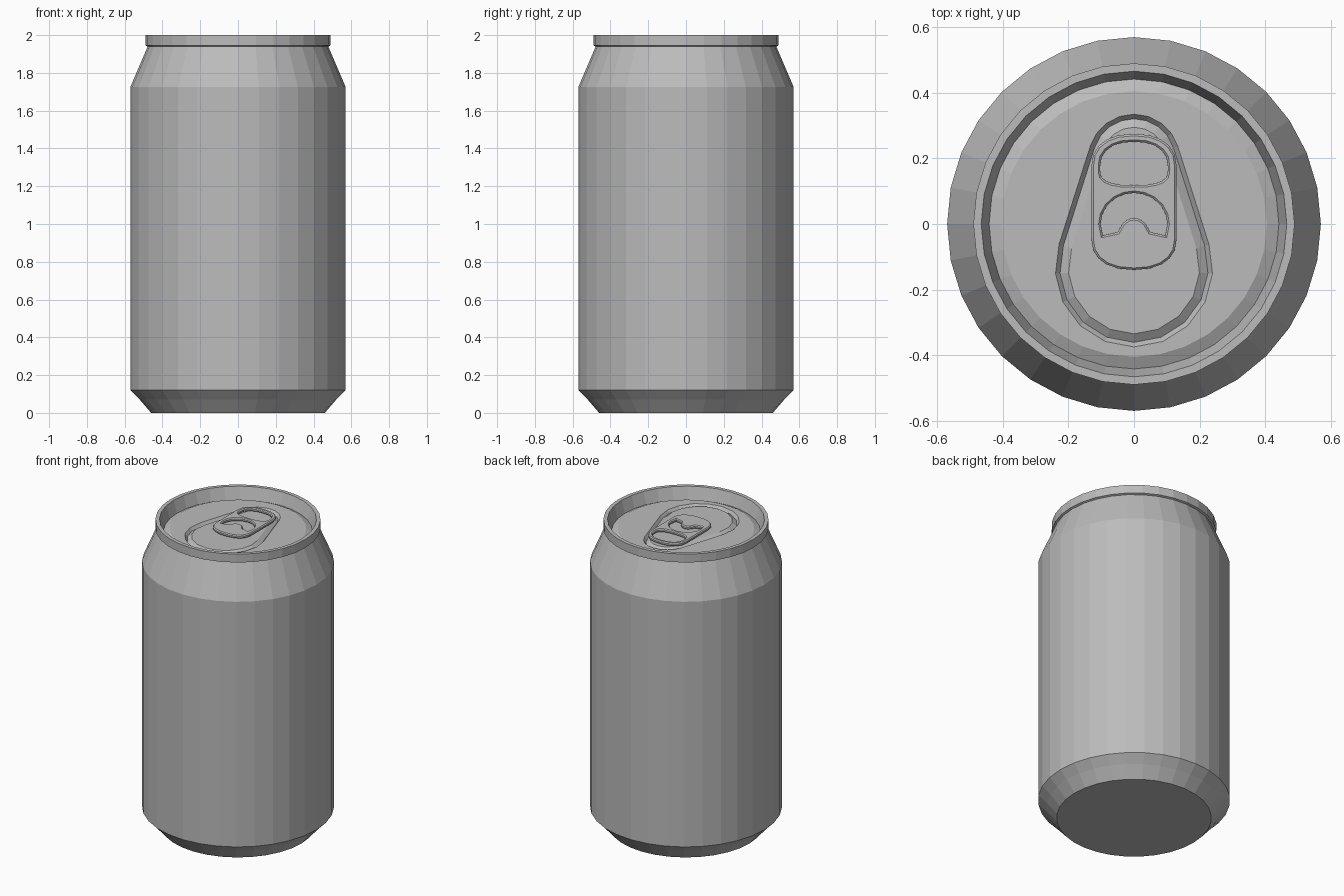
import bpy, bmesh, math
from math import sin, cos, pi

if "Cube" in bpy.data.objects:
    bpy.data.objects.remove(bpy.data.objects["Cube"])

metal = bpy.data.materials.new("grey_metal")
metal.diffuse_color = (0.5, 0.5, 0.5, 1)
metal.use_nodes = True
metal.node_tree.nodes["Principled BSDF"].inputs["Base Color"].default_value = metal.diffuse_color
SIDES = 32
LID_Z = 1.94


def add_object(name, bm):
    me = bpy.data.meshes.new(name)
    bm.to_mesh(me)
    bm.free()
    me.materials.append(metal)
    ob = bpy.data.objects.new(name, me)
    bpy.context.collection.objects.link(ob)
    return ob


def ring(bm, pts, z):
    return [bm.verts.new((x, y, z)) for x, y in pts]


def circle(r):
    return [(r * sin(2 * pi * i / SIDES), r * cos(2 * pi * i / SIDES)) for i in range(SIDES)]


def bridge(bm, a, b):
    n = len(a)
    for i in range(n):
        j = (i + 1) % n
        bm.faces.new((a[i], b[i], b[j], a[j]))


# can body: turned profile from the base up over the rim and into the lid groove
profile = [(0.46, 0), (0.52, 0.07), (0.57, 0.12), (0.57, 1.725), (0.478, 1.94),
           (0.49, 1.945), (0.49, 2.0), (0.466, 2.0), (0.442, 1.922), (0.405, LID_Z)]
bm = bmesh.new()
rings = [ring(bm, circle(r), z) for r, z in profile]
bm.faces.new(rings[0])
for a, b in zip(rings, rings[1:]):
    bridge(bm, a, b)
# ring order is clockwise from above, so the base already faces down
for f in bm.faces:
    f.normal_update()
if rings[0][0].link_faces[0].normal.z > 0:
    bmesh.ops.reverse_faces(bm, faces=bm.faces[:])
# side faces: make the outer wall point outward
wall = [f for f in bm.faces if abs(f.calc_center_median().z - 0.92) < 0.1][0]
c = wall.calc_center_median()
if wall.normal.x * c.x + wall.normal.y * c.y < 0:
    bmesh.ops.reverse_faces(bm, faces=[f for f in bm.faces if len(f.verts) == 4])
add_object("can_body", bm)


# lid panel with a teardrop groove pressed into it
def teardrop(inset):
    r1, c1, r2, c2 = 0.14 - inset, 0.195, 0.24 - inset, -0.135
    t = math.asin((r2 - r1) / (c1 - c2))
    pts = []
    for i in range(9):
        a = t + (pi - 2 * t) * i / 8
        pts.append((r1 * cos(a), c1 + r1 * sin(a)))
    for i in range(11):
        a = pi - t + (pi + 2 * t) * i / 10
        pts.append((r2 * cos(a), c2 + r2 * sin(a)))
    return pts


bm = bmesh.new()
edge = ring(bm, circle(0.405), LID_Z)
outer = ring(bm, teardrop(0), LID_Z)
loops = []
for loop in (edge, outer):
    loops += [bm.edges.new((loop[i], loop[(i + 1) % len(loop)])) for i in range(len(loop))]
bmesh.ops.triangle_fill(bm, use_beauty=True, use_dissolve=False, edges=loops, normal=(0, 0, 1))
groove = ring(bm, teardrop(0.014), LID_Z - 0.018)
inner = ring(bm, teardrop(0.04), LID_Z)
bridge(bm, outer, groove)
bridge(bm, groove, inner)
bm.faces.new(inner)
for f in bm.faces:
    f.normal_update()
bmesh.ops.reverse_faces(bm, faces=[f for f in bm.faces if f.normal.z < 0])
add_object("lid_panel", bm)


# pull tab: filled outline with two openings
def half(cy, rx, ry, start, n=2.3, steps=10):
    pts = []
    for i in range(steps + 1):
        a = start + pi * i / steps
        x, y = cos(a), sin(a)
        pts.append((math.copysign(abs(x) ** (2 / n), x) * rx,
                    cy + math.copysign(abs(y) ** (2 / n), y) * ry))
    return pts


outline = half(0.175, 0.13, 0.1, 0) + half(-0.045, 0.13, 0.095, pi)
top_hole = half(0.178, 0.103, 0.073, 0) + half(0.16, 0.103, 0.042, pi, 2.6)
low_hole = half(0.0, 0.102, 0.095, 0, 2.0) + [
    (-0.095, -0.035), (-0.05, -0.025), (-0.034, 0.002), (-0.018, 0.015), (0, 0.018),
    (0.018, 0.015), (0.034, 0.002), (0.05, -0.025), (0.095, -0.035)]

cu = bpy.data.curves.new("tab_outline", 'CURVE')
cu.dimensions = '2D'
cu.fill_mode = 'BOTH'
cu.extrude = 0.005
cu.bevel_depth = 0.006
cu.bevel_resolution = 0
cu.offset = -0.006
for pts in (outline, top_hole, low_hole):
    sp = cu.splines.new('POLY')
    sp.points.add(len(pts) - 1)
    for p, (x, y) in zip(sp.points, pts):
        p.co = (x, y, 0, 1)
    sp.use_cyclic_u = True
tmp = bpy.data.objects.new("tab_outline", cu)
bpy.context.collection.objects.link(tmp)
bpy.context.view_layer.update()
me = bpy.data.meshes.new_from_object(tmp.evaluated_get(bpy.context.evaluated_depsgraph_get()))
bm = bmesh.new()
bm.from_mesh(me)
bpy.data.objects.remove(tmp)
bmesh.ops.remove_doubles(bm, verts=bm.verts[:], dist=0.0005)
bmesh.ops.recalc_face_normals(bm, faces=bm.faces[:])
for f in bm.faces:
    f.smooth = False
    f.material_index = 0
tab = add_object("pull_tab", bm)
tab.location.z = LID_Z + 0.013
